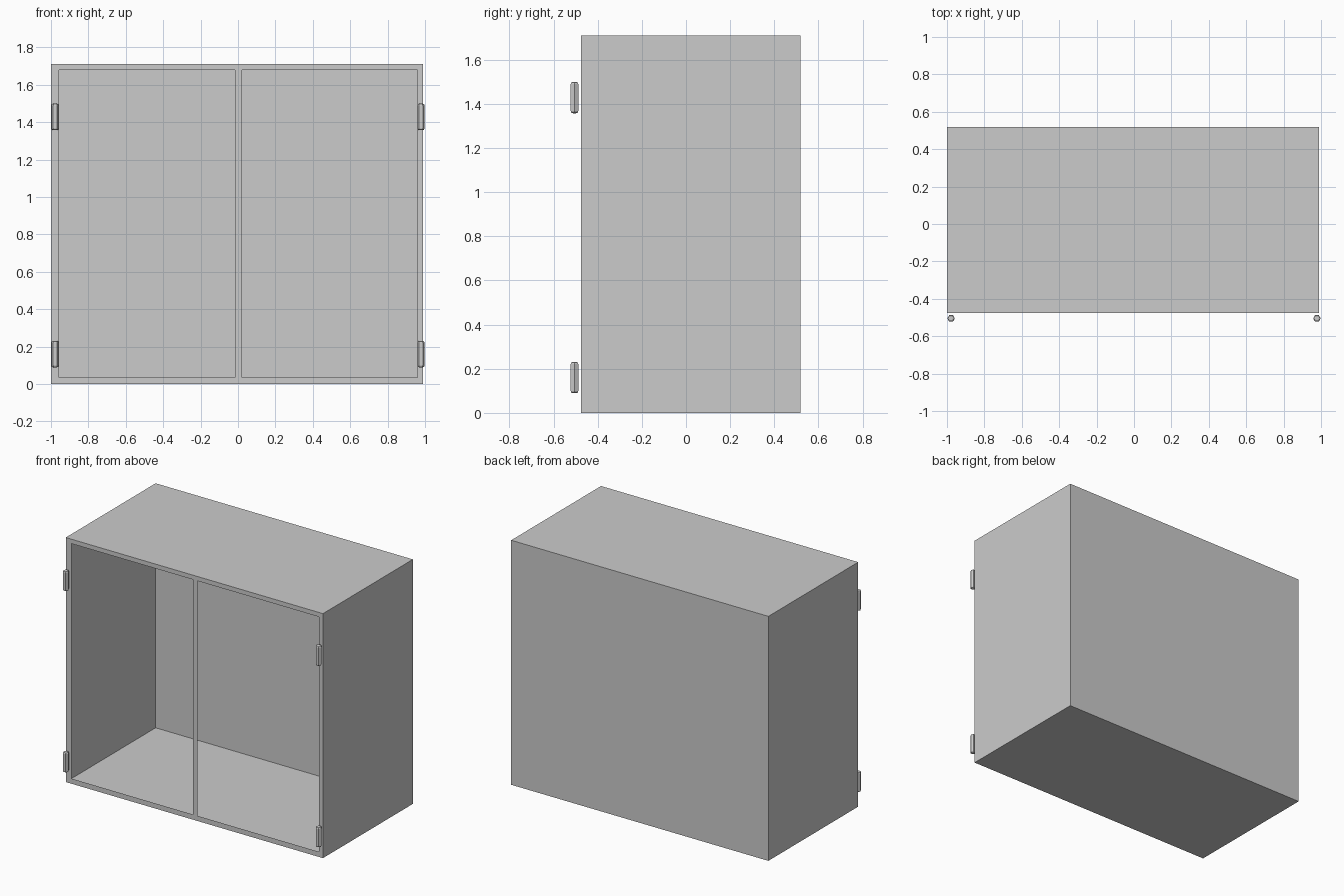
import bpy
import bmesh
from mathutils import Matrix

old = bpy.data.objects.get("Cube")
if old:
    bpy.data.objects.remove(old, do_unlink=True)

grey = bpy.data.materials.new("light_grey")
grey.use_nodes = True
grey.diffuse_color = (0.6, 0.6, 0.6, 1)
grey.node_tree.nodes["Principled BSDF"].inputs["Base Color"].default_value = (0.6, 0.6, 0.6, 1)


def add_object(name, bm, location=(0, 0, 0)):
    mesh = bpy.data.meshes.new(name)
    bm.to_mesh(mesh)
    bm.free()
    mesh.materials.append(grey)
    obj = bpy.data.objects.new(name, mesh)
    obj.location = location
    bpy.context.collection.objects.link(obj)
    return obj


# Cabinet shell: thin sheet box whose front is a flat frame with two openings
X = [-1.0, -0.956, -0.016, 0.021, 0.961, 0.99]
Z = [0.0, 0.036, 1.679, 1.71]
FRONT, BACK = -0.475, 0.518

bm = bmesh.new()
grid = [[bm.verts.new((x, FRONT, z)) for z in Z] for x in X]
for i in range(len(X) - 1):
    for j in range(len(Z) - 1):
        if j == 1 and i in (1, 3):
            continue  # door openings
        bm.faces.new((grid[i][j], grid[i + 1][j], grid[i + 1][j + 1], grid[i][j + 1]))

# Side, top, bottom and back panels
corners = [(X[0], Z[0]), (X[-1], Z[0]), (X[-1], Z[-1]), (X[0], Z[-1])]
front = [bm.verts.new((x, FRONT, z)) for x, z in corners]
back = [bm.verts.new((x, BACK, z)) for x, z in corners]
for i in range(4):
    k = (i + 1) % 4
    bm.faces.new((front[i], back[i], back[k], front[k]))
bm.faces.new(back[::-1])
bmesh.ops.recalc_face_normals(bm, faces=bm.faces)
add_object("cabinet_shell", bm)

# Hinge barrels: six-sided pins with chamfered ends, standing clear of the frame
for side, x in (("right", -0.978), ("left", 0.978)):
    for level, z in (("lower", 0.16), ("upper", 1.428)):
        bm = bmesh.new()
        bmesh.ops.create_cone(bm, cap_ends=True, segments=6, radius1=0.02,
                              radius2=0.02, depth=0.142,
                              matrix=Matrix.Rotation(1.5708, 4, "Z"))
        caps = [e for e in bm.edges if abs(e.verts[0].co.z - e.verts[1].co.z) < 0.001]
        bmesh.ops.bevel(bm, geom=caps, offset=0.01, segments=2, profile=0.5,
                        affect="EDGES")
        add_object(f"{side}_{level}_hinge", bm, (x, -0.505, z))
